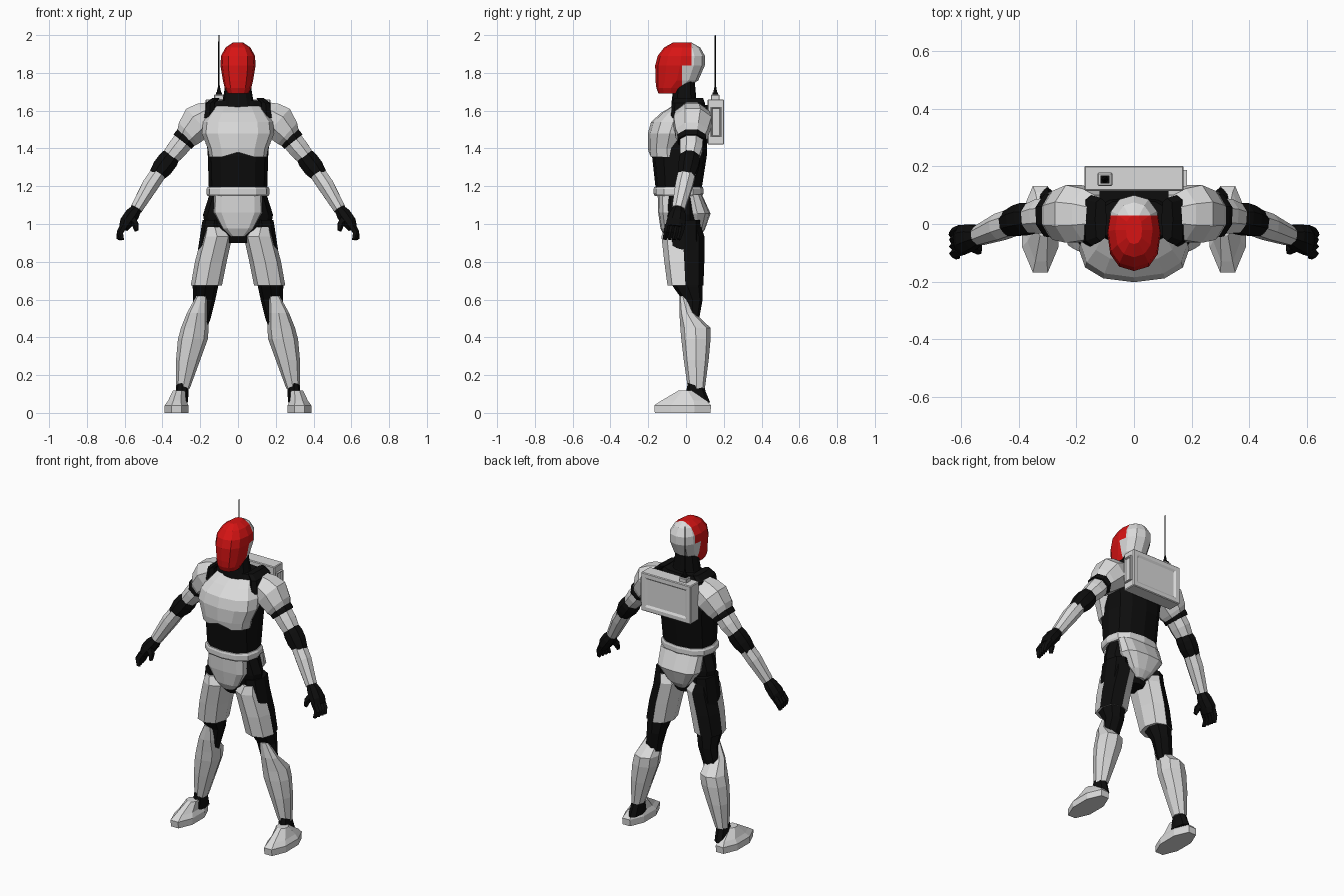
import bpy
import bmesh
import math
from mathutils import Vector

default = bpy.data.objects.get("Cube")
if default:
    bpy.data.objects.remove(default, do_unlink=True)


def material(name, colour):
    mat = bpy.data.materials.new(name)
    mat.use_nodes = True
    mat.diffuse_color = (*colour, 1)
    mat.node_tree.nodes["Principled BSDF"].inputs["Base Color"].default_value = (*colour, 1)
    return mat


WHITE = material("armour white", (.7, .7, .7))
BLACK = material("suit black", (.004, .004, .004))
RED = material("visor red", (.68, .007, .007))


def finish(name, bm, mats, mirror=False, paint=None):
    """Turn a bmesh into a flat shaded object, painted by an optional face rule."""
    bmesh.ops.recalc_face_normals(bm, faces=bm.faces)
    bm.normal_update()
    if paint:
        for face in bm.faces:
            face.material_index = paint(face)
    mesh = bpy.data.meshes.new(name)
    bm.to_mesh(mesh)
    bm.free()
    for mat in mats:
        mesh.materials.append(mat)
    obj = bpy.data.objects.new(name, mesh)
    bpy.context.collection.objects.link(obj)
    if mirror:
        obj.modifiers.new("Mirror", "MIRROR").use_mirror_merge = False
    return obj


def skin(frames, sides, power=1, turn=0):
    """Bridge rounded rings, each given as a centre and two half axes."""
    bm = bmesh.new()
    grow = 1 / math.cos(math.pi / sides) if turn else 1
    rings = []
    for centre, u, v in frames:
        ring = []
        for i in range(sides):
            a = 2 * math.pi * (i + turn) / sides
            c, s = math.cos(a), math.sin(a)
            c = math.copysign(abs(c) ** power, c) * grow
            s = math.copysign(abs(s) ** power, s) * grow
            ring.append(bm.verts.new(centre + u * c + v * s))
        rings.append(ring)
    for low, high in zip(rings, rings[1:]):
        for i in range(sides):
            j = (i + 1) % sides
            bm.faces.new((low[i], low[j], high[j], high[i]))
    bm.faces.new(rings[0])
    bm.faces.new(rings[-1])
    return bm


def level(bounds):
    """Level rings from x0, x1, y0, y1, z."""
    return [(Vector(((a + b) / 2, (c + d) / 2, z)), Vector(((b - a) / 2, 0, 0)),
             Vector((0, (d - c) / 2, 0))) for a, b, c, d, z in bounds]


def centred(bounds):
    """Level rings from half width, y0, y1, z."""
    return level([(-w, w, c, d, z) for w, c, d, z in bounds])


def slanted(points):
    """Rings square to a limb from x, y, z, width radius, depth radius."""
    start, end = Vector(points[0][:3]), Vector(points[-1][:3])
    along = (end - start).normalized()
    v = Vector((0, 1, 0))
    v = (v - along * v.dot(along)).normalized()
    u = v.cross(along)
    return [(Vector(p[:3]), u * p[3], v * p[4]) for p in points]


def body(name, bounds, mat, power=.85):
    return finish(name, skin(centred(bounds), 12, power), [mat])


def limb(name, points, mat, sides=8):
    return finish(name, skin(slanted(points), sides, 1, .5), [mat], True)


def box(name, lo, hi, mat, inset_axis=None, inset=.04, bevel=0):
    """Box between two corners, with an optional sunk panel on one side."""
    bm = bmesh.new()
    bmesh.ops.create_cube(bm, size=1)
    for v in bm.verts:
        v.co = [(a + b) / 2 + (b - a) * t for a, b, t in zip(lo, hi, v.co)]
    bm.normal_update()
    if inset_axis:
        axis = Vector(inset_axis)
        panel = [f for f in bm.faces if f.normal.dot(axis) > .9]
        bmesh.ops.inset_region(bm, faces=panel, thickness=inset)
        bmesh.ops.inset_region(bm, faces=panel, thickness=.005, depth=-.008)
    obj = finish(name, bm, [mat])
    if bevel:
        mod = obj.modifiers.new("Bevel", "BEVEL")
        mod.width, mod.segments = bevel, 1
    return obj


# Helmet, cut so the visor meets the shell along a stepped edge
bm = skin(centred([(.055, -.145, -.02, 1.69), (.07, -.157, .0, 1.72), (.08, -.162, .065, 1.76),
                   (.093, -.163, .1, 1.84), (.09, -.15, .1, 1.89), (.065, -.115, .075, 1.935),
                   (.028, -.07, .03, 1.96)]), 12, .85)
for cut in (-.02, .03):
    bmesh.ops.bisect_plane(bm, geom=bm.verts[:] + bm.edges[:] + bm.faces[:],
                           plane_co=(0, cut, 0), plane_no=(0, 1, 0))


def visor_rule(face):
    c = face.calc_center_median()
    return int(c.y < (.03 if c.z > 1.845 else -.02))


finish("helmet", bm, [WHITE, RED], paint=visor_rule)

# Neck and torso
body("neck", [(.1, -.08, .08, 1.6), (.08, -.075, .055, 1.66), (.062, -.06, .045, 1.77)], BLACK)
body("torso", [(.14, -.13, .07, 1.15), (.155, -.162, .085, 1.2), (.16, -.18, .11, 1.36),
               (.17, -.15, .115, 1.5), (.165, -.07, .1, 1.6), (.13, -.06, .085, 1.655)], BLACK, .8)
chest = body("chest_plate", [(.152, -.197, .0, 1.355), (.16, -.202, .0, 1.4), (.192, -.202, .03, 1.48),
                             (.185, -.185, .05, 1.54), (.15, -.13, .05, 1.59),
                             (.125, -.07, .04, 1.625)], WHITE, .85)
for v in chest.data.vertices:
    if v.co.z < 1.36 and v.co.y < -.196:
        v.co.z += .025
finish("collar_strap", skin(level([(.12, .185, -.08, .1, 1.56), (.12, .172, -.075, .1, 1.64),
                                   (.095, .135, -.06, .09, 1.668)]), 8, .6), [BLACK], True)

# Belt and hips
body("belt", [(.162, -.165, .085, 1.148), (.168, -.172, .092, 1.16),
              (.168, -.172, .092, 1.185), (.16, -.168, .088, 1.197)], WHITE, .8)
body("hips", [(.15, -.14, .075, 1.16), (.185, -.125, .07, 1.05),
              (.172, -.11, .065, .97), (.06, -.08, .05, .9)], BLACK, 1)
body("front_guard", [(.13, -.15, .0, 1.155), (.133, -.147, .0, 1.06),
                     (.085, -.135, .0, .975), (.04, -.115, -.02, .935)], WHITE, .6)
body("rear_guard", [(.145, -.01, .085, 1.155), (.14, -.01, .13, 1.055),
                    (.075, .01, .1, .97), (.03, .02, .07, .93)], WHITE, .75)

# Legs: black suit underneath, armour over it
finish("leg_suit", skin(level([(.06, .188, -.1, .075, 1.02), (.08, .222, -.09, .08, .8),
                               (.105, .24, -.07, .088, .67), (.12, .237, -.02, .088, .6),
                               (.145, .25, -.005, .07, .5), (.2, .28, .01, .07, .35)]), 8, .9), [BLACK], True)
finish("thigh_plate", skin(level([(.085, .25, -.098, .092, .675), (.06, .228, -.115, .097, .8),
                                  (.03, .192, -.13, .097, .935), (.07, .175, -.11, .08, .985)]), 8, .85),
       [WHITE, BLACK], True, lambda f: int(f.normal.x > .1 and f.normal.y > .1))
finish("shin_plate", skin(level([(.165, .22, -.035, .0, .62), (.16, .27, -.035, .045, .53),
                                 (.155, .302, -.03, .13, .45), (.16, .318, -.025, .13, .39),
                                 (.2, .328, -.012, .12, .28), (.255, .328, .01, .1, .13)]), 8, .9),
       [WHITE], True)
finish("ankle", skin(level([(.265, .325, .01, .09, .16), (.262, .33, .0, .105, .11),
                            (.265, .335, -.02, .128, .055)]), 8, .9), [BLACK], True)
finish("boot", skin(level([(.262, .388, -.165, .13, 0), (.262, .388, -.168, .132, .04),
                           (.275, .37, -.13, .11, .065), (.28, .345, -.04, .03, .118)]), 8, 1, .5),
       [WHITE], True)

# Arms
limb("shoulder_pad", [(.12, .03, 1.6, .06, .07), (.155, .033, 1.57, .09, .09), (.21, .035, 1.54, .095, .1),
                      (.262, .03, 1.48, .076, .085), (.28, .03, 1.455, .06, .07)], WHITE)
limb("arm_band", [(.255, .03, 1.485, .06, .07), (.282, .03, 1.45, .062, .075),
                  (.294, .029, 1.436, .06, .072)], BLACK)
limb("upper_arm", [(.28, .03, 1.45, .055, .06), (.32, .027, 1.4, .054, .06),
                   (.36, .02, 1.352, .046, .05)], WHITE)
limb("elbow", [(.345, .022, 1.37, .045, .048), (.372, .019, 1.335, .054, .055),
               (.4, .012, 1.298, .054, .053), (.45, -.002, 1.235, .034, .04)], BLACK)
limb("forearm", [(.422, .005, 1.268, .042, .046), (.465, -.01, 1.205, .043, .046),
                 (.538, -.04, 1.08, .032, .034)], WHITE)

# Gloves
limb("palm", [(.53, -.038, 1.09, .024, .026), (.56, -.044, 1.05, .038, .042),
              (.59, -.052, 1.01, .036, .05), (.606, -.06, .98, .025, .048)], BLACK)
for i in range(4):
    y = -.02 - .025 * i
    limb(f"finger_{i + 1}", [(.6, y, .995, .017, .015), (.624, y - .008, .955, .015, .013),
                             (.632 - .006 * i, y - .018, .918, .01, .009)], BLACK, 5)
limb("thumb", [(.567, -.07, 1.03, .02, .02), (.543, -.085, 1.0, .016, .016),
               (.537, -.097, .965, .009, .009)], BLACK, 5)

# Backpack with sunk rear panel and side hatch
box("backpack", (-.172, .115, 1.42), (.172, .202, 1.66), WHITE, (0, 1, 0), .045, .007)
box("backpack_mount", (-.12, .05, 1.45), (.12, .12, 1.63), BLACK)
box("side_hatch", (.165, .13, 1.46), (.184, .187, 1.62), WHITE, (1, 0, 0), .008)

# Antenna
box("antenna_socket", (-.127, .132, 1.655), (-.075, .178, 1.685), WHITE, bevel=.004)
box("antenna_plug", (-.117, .141, 1.68), (-.085, .169, 1.695), BLACK)
rod = [(-.101, .155, z, r, r) for z, r in ((1.69, .013), (1.735, .004), (1.998, .0035), (2, .001))]
finish("antenna", skin([(Vector(p[:3]), Vector((p[3], 0, 0)), Vector((0, p[4], 0))) for p in rod], 6), [BLACK])
